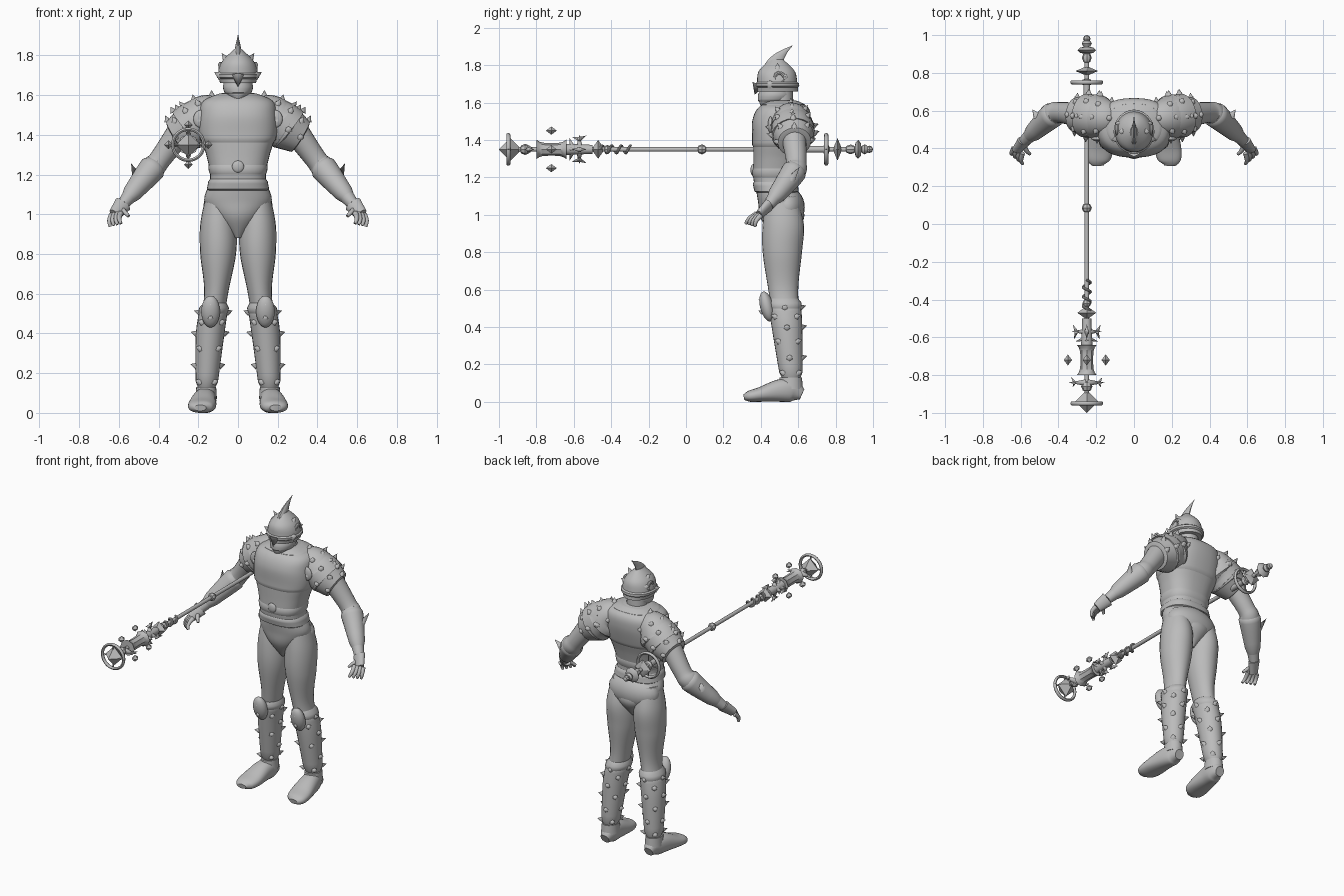
import bpy, bmesh, math
from math import sin, cos, pi
from mathutils import Vector, Matrix

cube = bpy.data.objects.get("Cube")
if cube:
    bpy.data.objects.remove(cube, do_unlink=True)

grey = (0.5, 0.5, 0.5, 1)
material = bpy.data.materials.new("plain grey")
material.use_nodes = True
material.diffuse_color = grey
material.node_tree.nodes["Principled BSDF"].inputs["Base Color"].default_value = grey
X, Y, Z = Vector((1, 0, 0)), Vector((0, 1, 0)), Vector((0, 0, 1))


def finish(name, bm, angle=40):
    bmesh.ops.recalc_face_normals(bm, faces=bm.faces)
    mesh = bpy.data.meshes.new(name)
    bm.to_mesh(mesh)
    bm.free()
    mesh.materials.append(material)
    mesh.shade_smooth()
    mesh.set_sharp_from_angle(angle=math.radians(angle))
    bpy.context.collection.objects.link(bpy.data.objects.new(name, mesh))


def spline(rows, steps=8):
    """Smooth curve through rows of centre x, y, z and two radii."""
    last, smooth = len(rows) - 1, []
    for i in range(last):
        before, start, end, after = (rows[max(0, min(last, i + k))] for k in (-1, 0, 1, 2))
        for k in range(steps):
            t = k / steps
            smooth.append([b + t / 2 * (c - a + t * (2 * a - 5 * b + 4 * c - d + t * (3 * (b - c) + d - a)))
                           for a, b, c, d in zip(before, start, end, after)])
    return smooth + [list(rows[last])]


def column(rows):
    """Upright rows from height, half width, front, back and optional x."""
    return spline([(*(offset or [0]), (front + back) / 2, z, width, (back - front) / 2)
                   for z, width, front, back, *offset in rows])


def limb(start, end, first, last, bend=(0, 0, 0), ratio=1, steps=10):
    """Tapering rows from start to end, bowed towards bend."""
    rows = []
    for k in range(steps + 1):
        t = k / steps
        radius = first + (last - first) * t
        centre = Vector(start).lerp(Vector(end), t) + Vector(bend) * sin(pi * t)
        rows.append([*centre, radius, radius * ratio])
    return rows


def shell(rows, low, high, grow):
    """Plate lying over the part of the rows between two heights."""
    part = [row for row in rows if low <= row[2] <= high]
    middle = [[*row[:3], row[3] + grow, row[4] + grow] for row in part[1:-1]]
    return [part[0], *middle, part[-1]]


def tube(name, rows, ref=X, sides=24, side=1, power=2, upright=False):
    """Skin over the rows; returns the points and directions of each ring."""
    centres = [Vector((row[0] * side, row[1], row[2])) for row in rows]
    bm, rings = bmesh.new(), []
    for i, row in enumerate(rows):
        along = (centres[min(i + 1, len(rows) - 1)] - centres[max(i - 1, 0)]).normalized()
        u = ref if upright else (ref - along * ref.dot(along)).normalized()
        v = Y if upright else along.cross(u)
        ring = []
        for j in range(sides):
            angle = 2 * pi * j / sides
            a, b = (math.copysign(abs(f(angle)) ** (2 / power), f(angle)) for f in (cos, sin))
            ring.append(bm.verts.new(centres[i] + u * a * max(row[3], 0.001) + v * b * max(row[4], 0.001)))
        rings.append(ring)
    for below, above in zip(rings, rings[1:]):
        for j in range(sides):
            bm.faces.new((below[j - 1], below[j], above[j], above[j - 1]))
    bm.faces.new(rings[0][::-1])
    bm.faces.new(rings[-1])
    points = [[(v.co.copy(), (v.co - centre).normalized()) for v in ring] for ring, centre in zip(rings, centres)]
    finish(name, bm)
    return points


def spikes(name, items, side=1):
    """Cones from position, direction, radius and height."""
    bm = bmesh.new()
    for place, aim, radius, height in items:
        place, aim = (Vector((p[0] * side, p[1], p[2])) for p in (place, aim))
        turn = aim.to_track_quat('Z', 'Y').to_matrix().to_4x4()
        place += aim.normalized() * height * 0.35
        bmesh.ops.create_cone(bm, cap_ends=True, segments=6, radius1=radius, radius2=0, depth=height,
                              matrix=Matrix.Translation(place) @ turn)
    finish(name, bm, 70)


def plant(name, rings, every, keep):
    """Staggered thorns over a skinned surface."""
    items = []
    for tier, ring in enumerate(rings[1:-1:every]):
        for place, aim in ring[tier % 2 * 3::6]:
            if keep(aim):
                items.append((place, aim + Z * 0.3, 0.018, 0.032))
    spikes(name, items)


def ball(name, place, scale, tilt=0):
    bm = bmesh.new()
    matrix = Matrix.Translation(place) @ Matrix.Rotation(tilt, 4, 'X') @ Matrix.Diagonal((*scale, 1))
    bmesh.ops.create_uvsphere(bm, u_segments=24, v_segments=14, radius=1, matrix=matrix)
    finish(name, bm)


# Torso and the plates over it
torso = column([(1.12, .15, .375, .595), (1.2, .14, .36, .59), (1.3, .16, .36, .61), (1.4, .19, .36, .64),
                (1.5, .19, .36, .66), (1.57, .17, .39, .65), (1.61, .08, .45, .59)])
tube("torso", torso, power=2.5, sides=36, upright=True)
for name, low, high, grow in (("breastplate", 1.36, 1.6, .006), ("waist_plate", 1.19, 1.25, .005),
                              ("belt", 1.12, 1.18, .008), ("collar", 1.58, 1.61, .008)):
    tube(name, shell(torso, low, high, grow), power=2.5, sides=36, upright=True)
ball("waist_gem", (0, .357, 1.24), (.03, .012, .03))
tube("pelvis", column([(1.16, .14, .37, .59), (1.07, .17, .385, .615), (.98, .12, .4, .63), (.88, .02, .46, .56)]),
     sides=32, upright=True)
ball("seat_plate", (0, .54, 1.04), (.175, .095, .11))

# Head and helmet
tube("neck", limb((0, .51, 1.56), (0, .51, 1.7), .066, .06))
face = column([(1.58, .03, .4, .48), (1.62, .065, .39, .55), (1.72, .08, .4, .58)])
helmet = column([(1.66, .09, .38, .6), (1.71, .1, .38, .595), (1.77, .08, .39, .58), (1.83, .02, .45, .52)])
for name, rows in (("face", face), ("face_band", shell(face, 1.6, 1.67, .006)), ("helmet", helmet),
                   ("helmet_brim", shell(helmet, 1.68, 1.71, .008))):
    tube(name, rows, sides=32, upright=True)
steps = [k / 10 for k in range(11)]
tube("helmet_horn", [(0, .47 + .1 * t * t, 1.77 + .135 * t, .03 * (1 - t), .065 * (1 - t)) for t in steps], sides=14)
spikes("visor_point", [((0, .385, 1.69), (0, -.3, -.8), .035, .06)])

shoulder, cuff = Vector((.12, .56, 1.51)), Vector((.315, .58, 1.39))
wrist, knuckle = Vector((.58, .44, 1.05)), Vector((.62, .39, 1))
arm = spline([(.26, .57, 1.46, .07, .07), (.39, .59, 1.28, .055, .055), (.44, .57, 1.22, .06, .06),
              (*wrist, .03, .03)])
leg = column([(1.1, .06, .43, .59, .1), (.95, .09, .41, .63, .1), (.8, .09, .41, .62, .1), (.6, .06, .44, .6, .11),
              (.4, .06, .47, .61, .14), (.1, .04, .52, .61, .16)])
foot = spline([(.16, .62, .04, .03, .03), (.16, .57, .06, .05, .06), (.17, .5, .06, .06, .06),
               (.18, .4, .04, .07, .04), (.19, .34, .03, .06, .03), (.19, .31, .025, .03, .015)])

for label, side in (("right_", -1), ("left_", 1)):
    # Helmet spikes and curled ear ornament
    spikes(label + "helmet_spikes", [((.09, .45, 1.7), (1, -.2, .5), .025, .04),
                                     ((.06, .49, 1.78), (.7, 0, 1), .022, .045),
                                     ((.08, .53, 1.74), (1, .3, .6), .02, .03)], side)
    tube(label + "ear_curl", [(.088, .5 + .024 * cos(6 * t), 1.735 + .024 * sin(6 * t), .01, .01) for t in steps],
         sides=8, side=side)

    # Overlapping shoulder plates
    for k, name in enumerate(("upper", "middle", "lower")):
        near, far = k * .3, .4 + k * .3
        wide = [.085 + .13 * t * (1 - t) for t in (near, far)]
        lift = Z * .03 * (1 - k / 2)
        plate = limb(shoulder.lerp(cuff, near), shoulder.lerp(cuff, far), wide[0], wide[1] + .004, lift / 2)
        plate.append([*shoulder.lerp(cuff, far + .02), wide[1] - .01, wide[1] - .01])
        rings = tube(f"{label}{name}_shoulder_plate", plate, Y, side=side)
        plant(f"{label}{name}_shoulder_spikes", rings, 4, lambda aim: aim.z > -.5)
    ball(label + "shoulder_boss", (side * .185, .452, 1.48), (.04, .014, .045))

    # Arm, bracer and hand
    tube(label + "arm", arm, Y, side=side)
    tube(label + "bracer", shell(arm, 1.07, 1.24, .007), Y, side=side)
    spikes(label + "bracer_fin", [((.5, .55, 1.17), (.04, .06, .09), .038, .13)], side)
    tube(label + "palm", limb(wrist, knuckle, .028, .02, ratio=1.6), Y, side=side)
    for k, name in enumerate(("index", "middle", "ring", "little")):
        root = knuckle + Vector((.016, .01, -.004)) - Vector((.015, .008, -.003)) * k
        tip = Vector((.643, .37, .938)) - Vector((.018, .017, -.005)) * k
        tube(f"{label}{name}_finger", limb(root, tip, .015, .008, (.008, -.01, 0)), Y, sides=10, side=side)
    tube(label + "thumb", limb((.59, .43, 1.03), (.55, .37, .99), .016, .008, (0, -.01, 0)), Y, sides=10, side=side)

    # Leg, spiked boot and foot
    tube(label + "leg", leg, side=side, upright=True)
    boot = tube(label + "boot", shell(leg, .11, .54, .012), side=side, upright=True)
    plant(label + "boot_spikes", boot, 2, lambda aim: aim.y > -.8)
    tube(label + "boot_cuff", shell(leg, .47, .56, .016), side=side, upright=True)
    tube(label + "foot", foot, side=side, power=2.3)
    tube(label + "ankle_cuff", limb((.16, .56, .07), (.16, .56, .13), .054, .05, ratio=1.2), side=side)
    ball(label + "knee_guard", (side * .138, .432, .51), (.047, .036, .082), math.radians(14))
    spikes(label + "knee_spikes", [((.138, .405, z), (0, -1, .4), .014, .022) for z in (.48, .54)], side)

# Staff along the y axis
AXIS = Vector((-.25, 0, 1.35))


def bead(name, y, radius, half, sides=16, steps=8, offset=Z * 0):
    """Round bead, or a pointed crystal with few sides and steps."""
    angles = [pi * k / steps for k in range(steps + 1)]
    tube(name, [(*(AXIS + offset + Y * (y - half * cos(a))), radius * sin(a), radius * sin(a)) for a in angles],
         sides=sides)


tube("staff_shaft", limb(AXIS - Y * .92, AXIS + Y * .97, .012, .012), sides=16)
tube("staff_grip", limb(AXIS + Y * .62, AXIS + Y * .74, .018, .018), sides=16)
for name, y, radius, half in (("shaft_knob", .085, .027, .026), ("grip_knob", .75, .03, .02), ("pommel_neck", .88, .026, .03),
                              ("pommel_knob", .92, .05, .02), ("pommel_bead", .955, .027, .02),
                              ("pommel_tip", .98, .02, .02), ("collar_bead", -.42, .024, .02),
                              ("head_bead", -.86, .03, .03)):
    bead(name, y, radius, half, sides=8, steps=4)
for name, y, radius, half in (("pommel_crystal", .81, .06, .025), ("head_crystal", -.94, .062, .06),
                              ("neck_crystal", -.47, .05, .035)):
    bead(name, y, radius, half, sides=4, steps=2)

# Rings with crossed spokes at both ends
for name, y in (("pommel_ring", .75), ("head_ring", -.95)):
    centre = AXIS + Y * y
    turns = [pi * k / 18 for k in range(37)]
    tube(name, [(*(centre + .078 * (X * cos(a) + Z * sin(a))), .011, .009) for a in turns], Y, sides=10)
    for spoke, way in (("level", X), ("upright", Z)):
        tube(f"{name}_{spoke}_spoke", limb(centre - way * .078, centre + way * .078, .004, .004), Y, sides=6)

# Waisted head, prongs and floating crystals
waist = [(*(AXIS - Y * (.72 + .08 * u)), .034 + .018 * u ** 4, .034 + .018 * u ** 4)
         for u in (k / 5 for k in range(-5, 6))]
tube("staff_head", waist, sides=8)
tube("crown_core", limb(AXIS - Y * .64, AXIS - Y * .5, .03, .024), sides=12)
for name, out in (("left", X), ("right", -X), ("top", Z), ("bottom", -Z)):
    bead(name + "_floating_crystal", -.72, .022, .028, sides=4, steps=2, offset=out * .1)
    root = AXIS - Y * .57 + out * .02
    fork = root + out * .035
    spikes(name + "_crown_prongs", [(root, out, .018, .07), (fork, out * .3 - Y, .014, .05),
                                    (fork, out * .5 + Y, .014, .05), (root - Y * .04, out - Y * .3, .014, .05)])
    if out.x:
        root = AXIS - Y * .84 + out * .02
        fork = root + out * .045
        spikes(name + "_head_wing", [(root, out, .02, .09), (fork, out * .4 - Y, .012, .03),
                                     (fork, out * .6 + Y, .012, .04)])
tube("staff_vine", [(*(AXIS + .02 * (X * cos(k / 2) + Z * sin(k / 2)) + Y * (.004 * k - .46)), .007, .007)
                    for k in range(42)], Y, sides=8)
